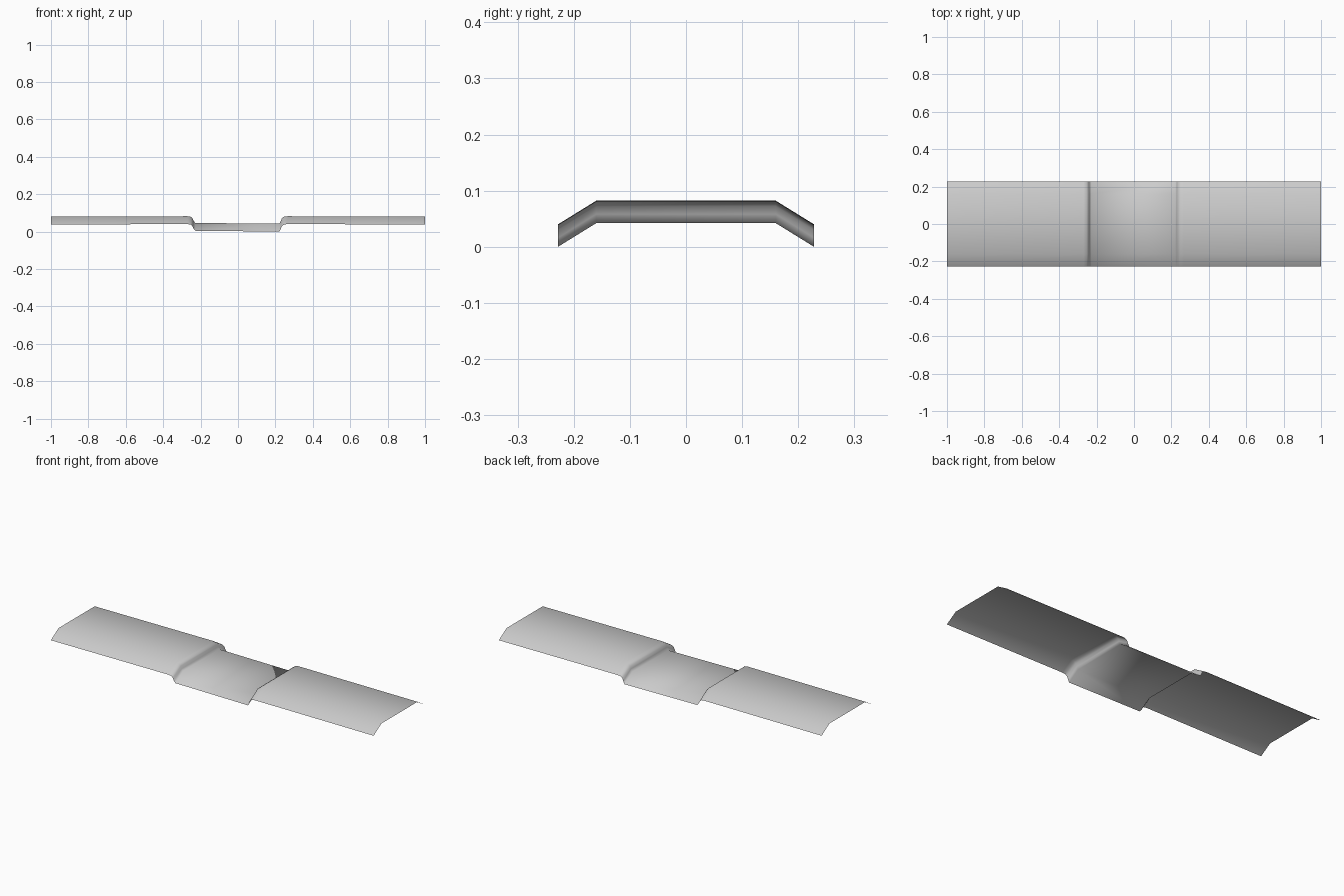
import bpy
import bmesh

cube = bpy.data.objects.get("Cube")
if cube:
    bpy.data.objects.remove(cube)

# Plain light grey sheet metal
grey = bpy.data.materials.new("light_grey")
grey.use_nodes = True
colour = (0.6, 0.6, 0.6, 1)
grey.diffuse_color = colour
grey.node_tree.nodes["Principled BSDF"].inputs["Base Color"].default_value = colour

# Folded cross-section (y, z) and the lengthwise height profile (x, drop)
section = [(-0.228, 0.038), (-0.16, 0.08), (0.16, 0.08), (0.228, 0.038)]
profile = [(-1, 0), (-0.27, 0.002), (-0.252, -0.001), (-0.243, -0.01),
           (-0.237, -0.024), (-0.228, -0.034), (0.222, -0.038),
           (0.229, -0.022), (0.235, -0.008), (0.247, 0), (0.265, 0.002), (1, 0)]

# Sweep the section along the profile as one open sheet
bm = bmesh.new()
rows = [[bm.verts.new((x, y, z + drop)) for y, z in section] for x, drop in profile]
for a, b in zip(rows, rows[1:]):
    for i in range(len(section) - 1):
        face = bm.faces.new((a[i], b[i], b[i + 1], a[i + 1]))
        face.smooth = True

mesh = bpy.data.meshes.new("stepped_panel")
bm.to_mesh(mesh)
bm.free()
mesh.materials.append(grey)
panel = bpy.data.objects.new("stepped_panel", mesh)
bpy.context.collection.objects.link(panel)
